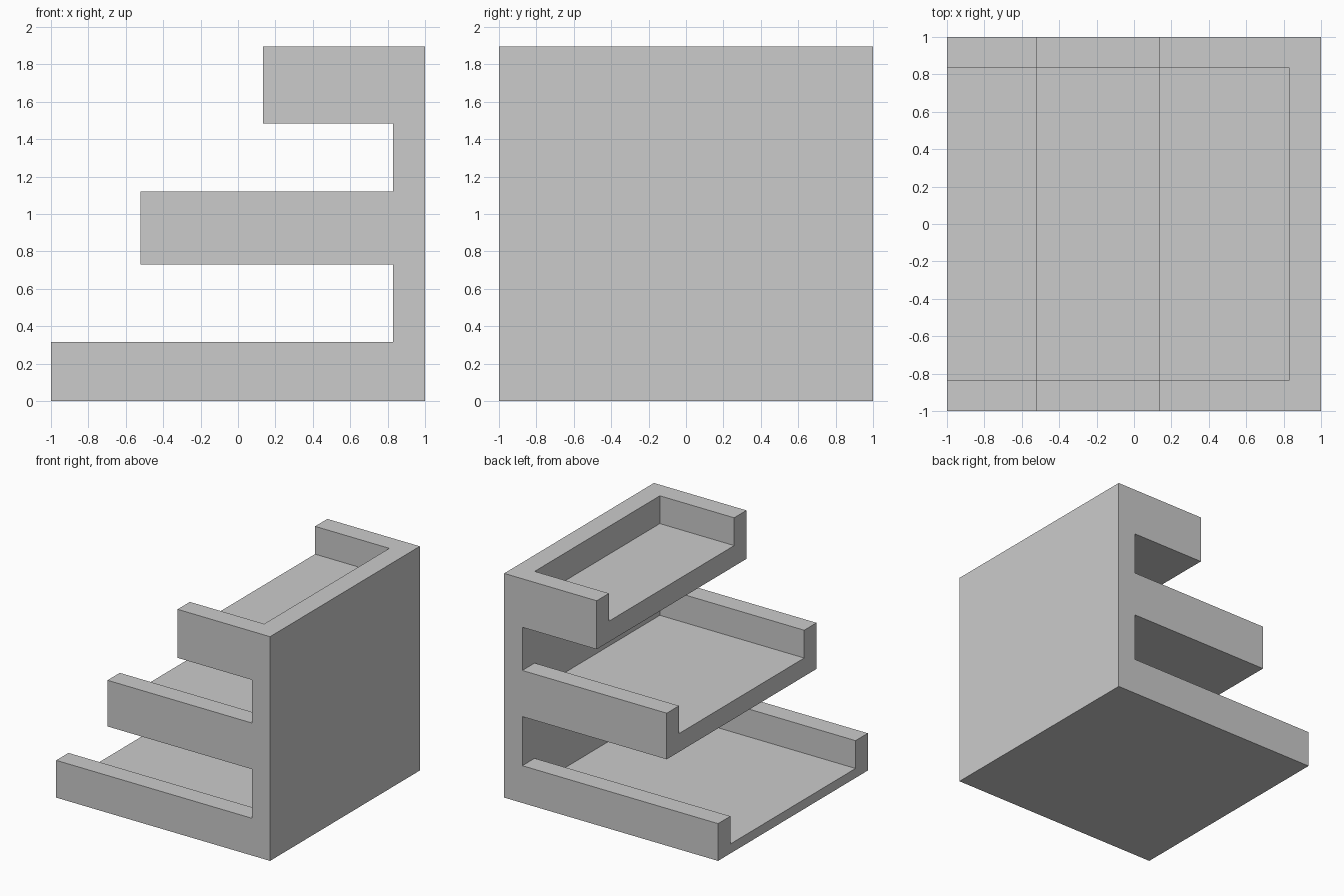
import bpy

if "Cube" in bpy.data.objects:
    bpy.data.objects.remove(bpy.data.objects["Cube"])

WALL_X = 0.83      # inner face of the back wall
RAIL_Y = 0.836     # inner face of the side rails
DEPTH = 0.235      # tray recess depth
# open-end x, underside z, rim z of every tray
TRAYS = [(-1.0, 0.0, 0.315), (-0.52, 0.73, 1.12), (0.135, 1.485, 1.895)]


def extrude_y(name, profile, half):
    """Solid from an x-z outline, extruded from -half to +half in y."""
    n = len(profile)
    verts = [(x, y, z) for y in (-half, half) for x, z in profile]
    faces = [list(range(n)), list(range(2 * n - 1, n - 1, -1))]
    faces += [[i, i + n, (i + 1) % n + n, (i + 1) % n] for i in range(n)]
    mesh = bpy.data.meshes.new(name)
    mesh.from_pydata(verts, [], faces)
    ob = bpy.data.objects.new(name, mesh)
    bpy.context.collection.objects.link(ob)
    return ob


# Stepped body: outer back wall, then down the comb of trays
outline = [(1, 0), (1, TRAYS[-1][2])]
for i, (x, low, rim) in reversed(list(enumerate(TRAYS))):
    outline += [(x, rim), (x, low)]
    if i:
        outline += [(WALL_X, low), (WALL_X, TRAYS[i - 1][2])]
body = extrude_y("tiered_tray_stand", outline[::-1], 1)

# Tray recesses, open at the left end
for x, low, rim in TRAYS:
    a, b, floor, top = x - 0.1, WALL_X, rim - DEPTH, rim + 0.1
    cutter = extrude_y("recess_cutter", [(a, floor), (b, floor), (b, top), (a, top)], RAIL_Y)
    mod = body.modifiers.new("recess", 'BOOLEAN')
    mod.operation = 'DIFFERENCE'
    mod.solver = 'EXACT'
    mod.object = cutter
    bpy.context.view_layer.objects.active = body
    bpy.ops.object.modifier_apply(modifier=mod.name)
    bpy.data.objects.remove(cutter)
